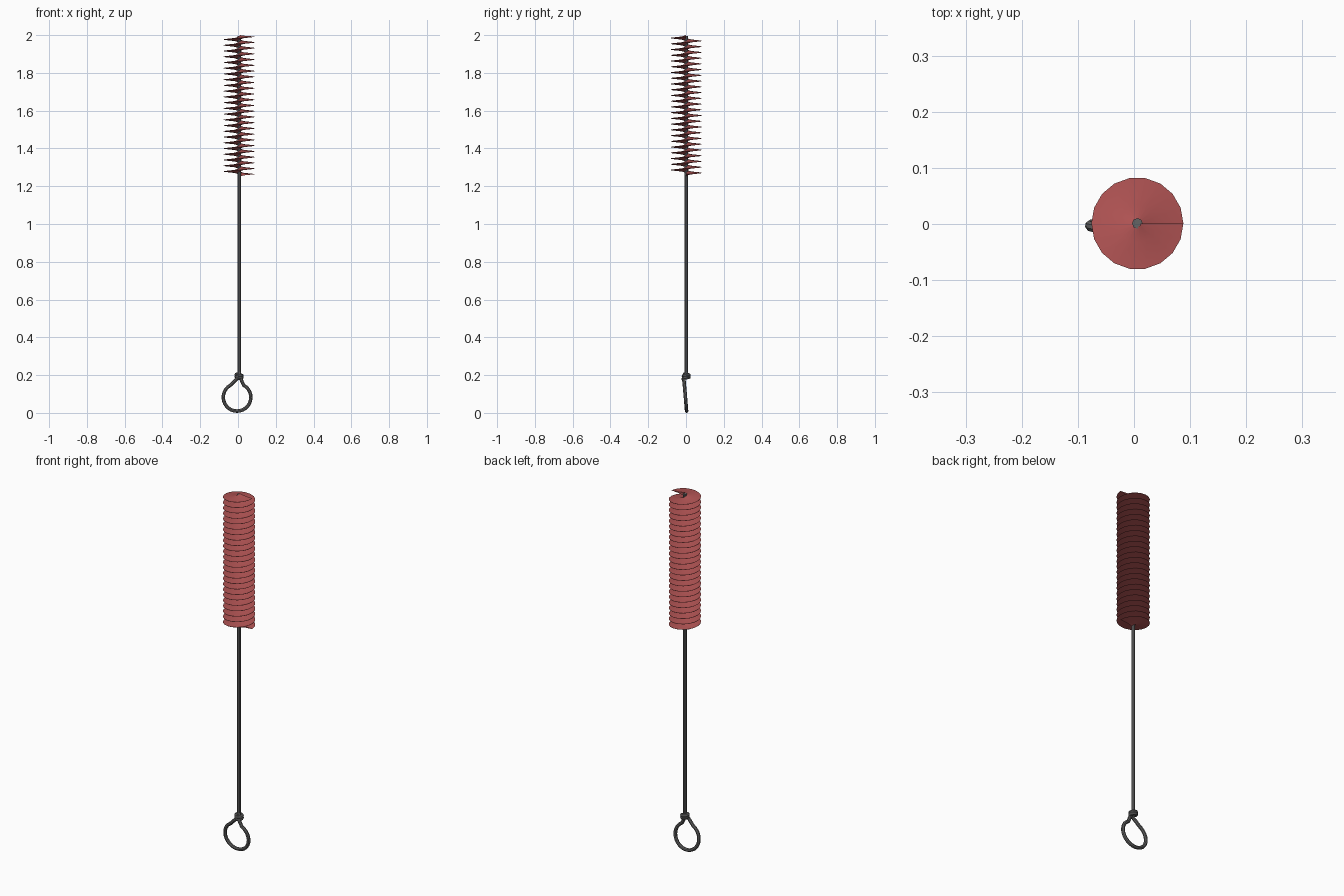
import bpy, bmesh
from math import sin, cos, pi, radians
from mathutils import Vector

if "Cube" in bpy.data.objects:
    bpy.data.objects.remove(bpy.data.objects["Cube"])

CX, CY = 0.006, 0.001          # rod axis
WIRE = 0.0095


def wire(name, pts, r):
    cu = bpy.data.curves.new(name, 'CURVE')
    cu.dimensions = '3D'
    cu.bevel_depth = r
    cu.bevel_resolution = 2
    cu.use_fill_caps = True
    sp = cu.splines.new('POLY')
    sp.points.add(len(pts) - 1)
    for p, co in zip(sp.points, pts):
        p.co = (*co, 1)
    ob = bpy.data.objects.new(name, cu)
    bpy.context.collection.objects.link(ob)
    return ob


# straight rod
wire("rod", [(CX, CY, 0.19), (CX, CY, 1.995)], WIRE)

# finger loop, leaning slightly, its ends meeting under the rod
def lean(z):
    return 0.004 - 0.085 * z

R, LX, LZ = 0.073, -0.005, 0.0825
loop = [(CX, CY, 0.215), (CX + 0.003, -0.006, 0.192), (0.016, lean(0.178), 0.178)]
for i in range(25):
    a = radians(62 - i * 304 / 24)
    z = LZ + R * sin(a)
    loop.append((LX + R * cos(a), lean(z), z))
loop += [(-0.022, lean(0.165), 0.165), (-0.008, -0.014, 0.178)]

# loop end wound twice round the rod
for i in range(29):
    a = radians(235 + i * 720 / 28)
    loop.append((CX + 0.015 * cos(a), CY + 0.015 * sin(a), 0.183 + 0.022 * i / 28))
wire("loop_handle", loop, WIRE)

# spiral bristles: a tapering blade swept up the rod
SEG, TURNS, Z0, Z1 = 18, 24, 1.263, 1.992
profile = [(0.006, -0.010), (0.034, -0.004), (0.082, -0.0005),
           (0.082, 0.0005), (0.034, 0.004), (0.006, 0.010)]
bm = bmesh.new()
rings = []
for i in range(SEG * TURNS + 1):
    a = 2 * pi * i / SEG
    z = Z0 + (Z1 - Z0) * i / (SEG * TURNS)
    rings.append([bm.verts.new((CX + r * cos(a), CY + r * sin(a), min(z + h, 2.0)))
                  for r, h in profile])
n = len(profile)
for a, b in zip(rings, rings[1:]):
    for j in range(n):
        bm.faces.new((a[j], a[(j + 1) % n], b[(j + 1) % n], b[j]))
bm.faces.new(rings[0])
bm.faces.new(rings[-1][::-1])
bmesh.ops.recalc_face_normals(bm, faces=bm.faces)
me = bpy.data.meshes.new("spiral_bristles")
bm.to_mesh(me)
bm.free()
mat = bpy.data.materials.new("bristle_red")
mat.diffuse_color = (0.45, 0.09, 0.09, 1)
mat.use_nodes = True
mat.node_tree.nodes["Principled BSDF"].inputs["Base Color"].default_value = mat.diffuse_color
me.materials.append(mat)
bristles = bpy.data.objects.new("spiral_bristles", me)
bpy.context.collection.objects.link(bristles)

# wires become smooth meshes
bpy.ops.object.select_all(action='DESELECT')
for ob in list(bpy.context.collection.objects):
    ob.select_set(True)
    bpy.context.view_layer.objects.active = ob
    if ob.type == 'CURVE':
        bpy.ops.object.convert(target='MESH')
    bpy.ops.object.shade_smooth_by_angle(angle=radians(40))
    bpy.ops.object.select_all(action='DESELECT')

metal = bpy.data.materials.new("steel_wire")
metal.diffuse_color = (0.13, 0.13, 0.13, 1)
metal.use_nodes = True
metal.node_tree.nodes["Principled BSDF"].inputs["Base Color"].default_value = metal.diffuse_color
for name in ("rod", "loop_handle"):
    bpy.data.objects[name].data.materials.append(metal)
